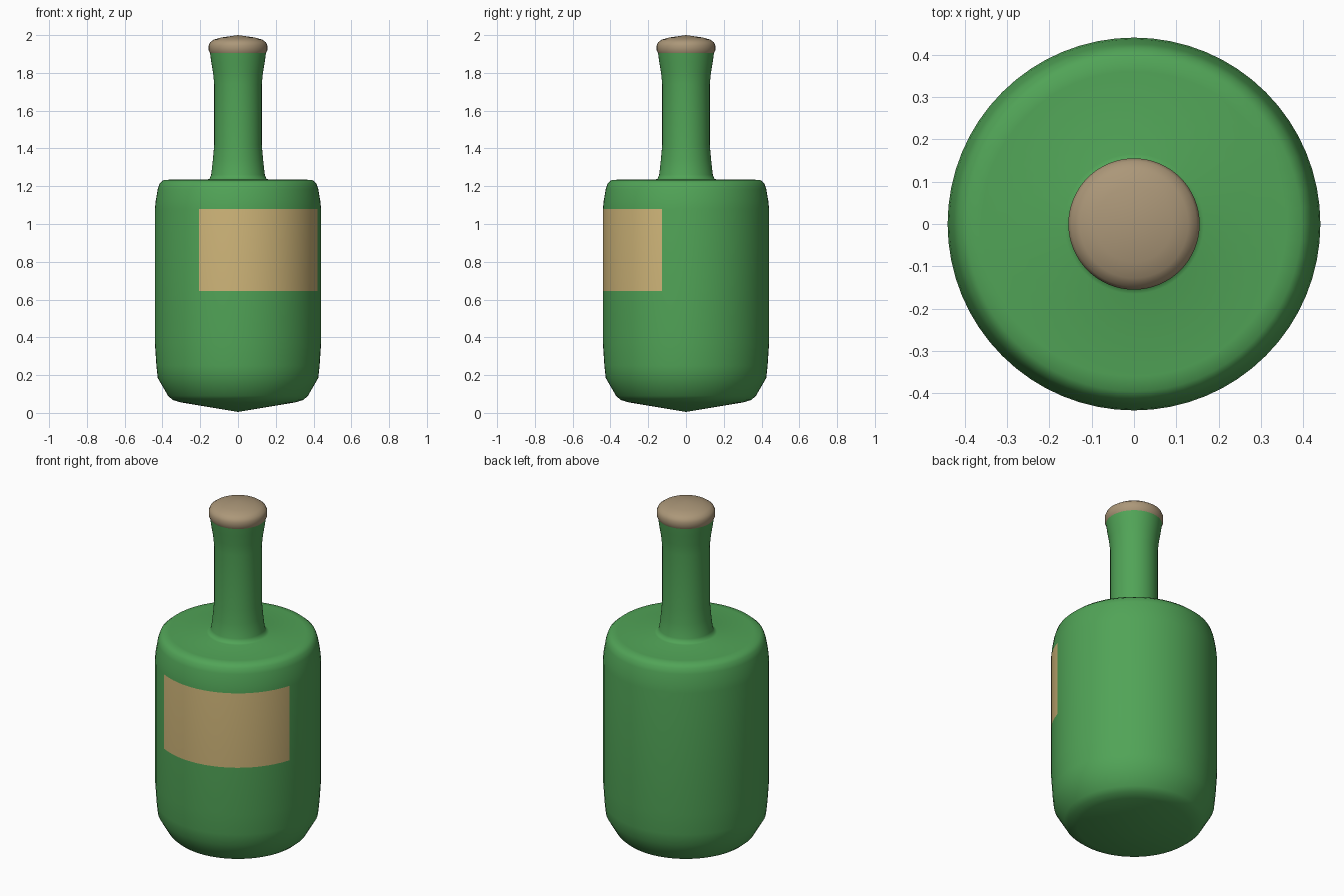
import bpy, bmesh, math

if "Cube" in bpy.data.objects:
    bpy.data.objects.remove(bpy.data.objects["Cube"])

SEGMENTS = 64
STEP = 2 * math.pi / SEGMENTS


def material(name, color):
    m = bpy.data.materials.new(name)
    m.diffuse_color = (*color, 1)
    m.use_nodes = True
    m.node_tree.nodes["Principled BSDF"].inputs["Base Color"].default_value = m.diffuse_color
    return m


green = material("green_glass", (0.082, 0.37, 0.095))
paper = material("tan_label", (0.62, 0.46, 0.19))
cork_mat = material("brown_cork", (0.41, 0.31, 0.19))


def lathe(name, profile, materials, rule=None):
    """Revolve (radius, height) points about z; radius 0 makes a pole."""
    bm = bmesh.new()
    rings = []
    for r, z in profile:
        if r == 0:
            rings.append([bm.verts.new((0, 0, z))] * SEGMENTS)
        else:
            # angle 0 points to the front (-y), growing toward +x
            rings.append([bm.verts.new((r * math.sin(i * STEP), -r * math.cos(i * STEP), z))
                          for i in range(SEGMENTS)])
    for a, b in zip(rings, rings[1:]):
        for i in range(SEGMENTS):
            j = (i + 1) % SEGMENTS
            corners = list(dict.fromkeys((a[i], a[j], b[j], b[i])))
            if len(corners) > 2:
                face = bm.faces.new(corners)
                if rule:
                    face.material_index = rule(face.calc_center_median())
    bmesh.ops.recalc_face_normals(bm, faces=bm.faces)
    mesh = bpy.data.meshes.new(name)
    bm.to_mesh(mesh)
    bm.free()
    for m in materials:
        mesh.materials.append(m)
    obj = bpy.data.objects.new(name, mesh)
    bpy.context.collection.objects.link(obj)
    bpy.ops.object.select_all(action='DESELECT')
    obj.select_set(True)
    bpy.context.view_layer.objects.active = obj
    bpy.ops.object.shade_smooth_by_angle(angle=math.radians(50))
    return obj


def label_rule(c):
    # label wraps from 28 degrees left of the front to 73 degrees right
    angle = math.degrees(math.atan2(c.x, -c.y))
    return 1 if 0.645 < c.z < 1.08 and -28.2 < angle < 73.2 else 0


# Bottle: pointed base, straight body, flat shoulder, flared neck
lathe("bottle", [
    (0, 0.005), (0.30, 0.055), (0.345, 0.068), (0.37, 0.09),
    (0.425, 0.185), (0.432, 0.25), (0.44, 0.37),
    (0.44, 0.645), (0.44, 1.08), (0.436, 1.12), (0.425, 1.185),
    (0.415, 1.215), (0.395, 1.232), (0.36, 1.235),
    (0.165, 1.235), (0.15, 1.24), (0.142, 1.26), (0.133, 1.34),
    (0.126, 1.42), (0.126, 1.74), (0.132, 1.80), (0.142, 1.86), (0.148, 1.905),
], [green, paper], label_rule)

# Cork: rounded stopper with a shallow conical top
lathe("cork", [
    (0, 1.905), (0.148, 1.905), (0.155, 1.92), (0.155, 1.945),
    (0.148, 1.962), (0.128, 1.976), (0.09, 1.987), (0, 2.0),
], [cork_mat])
